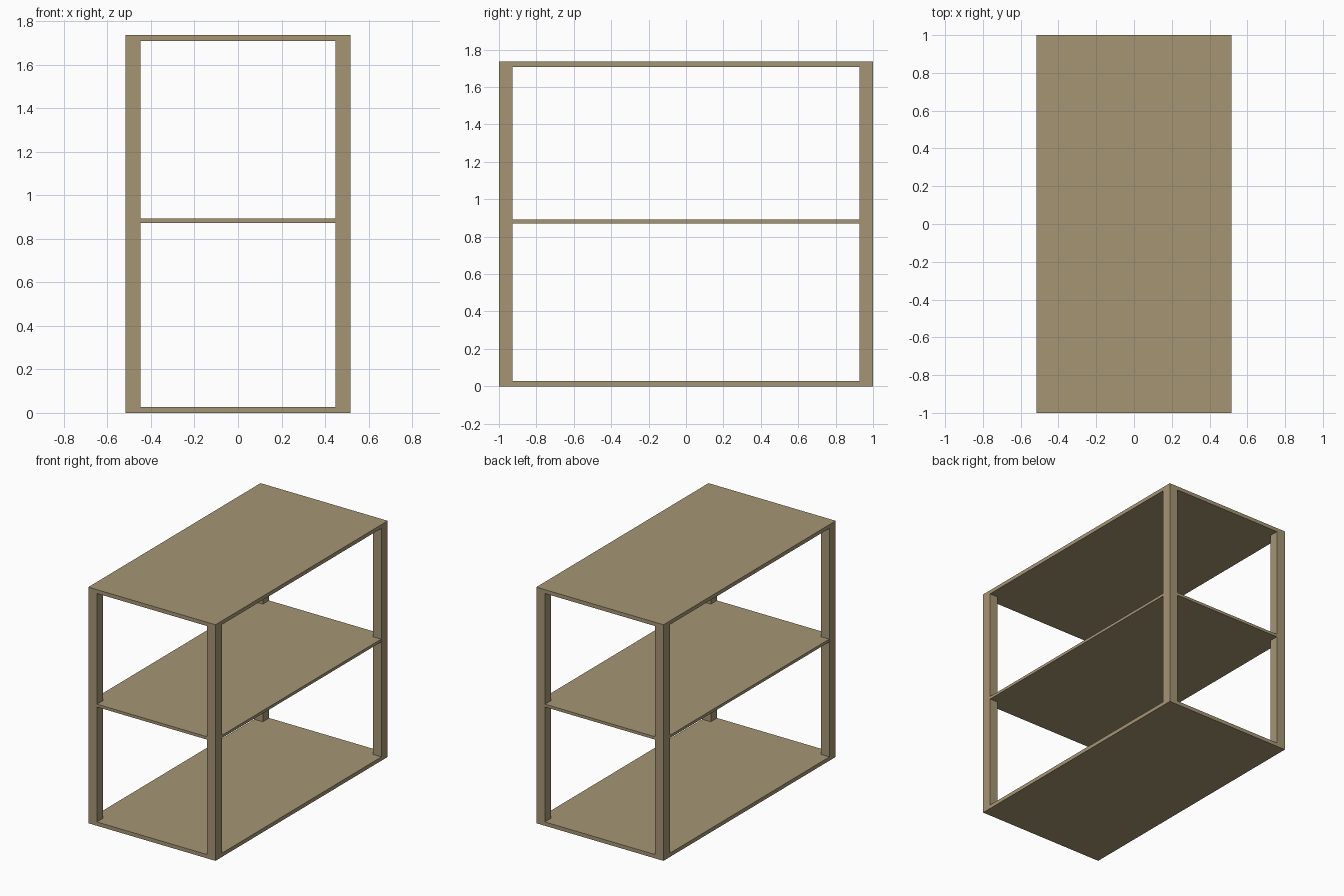
import bpy

if "Cube" in bpy.data.objects:
    bpy.data.objects.remove(bpy.data.objects["Cube"])

W, D, H = 1.034, 2.0, 1.735     # overall size
PX, PY = 0.07, 0.073            # post section
BOARD, MID = 0.028, 0.021       # board thicknesses

wood = bpy.data.materials.new("light_wood")
wood.diffuse_color = (0.376, 0.301, 0.175, 1)
wood.use_nodes = True
wood.node_tree.nodes["Principled BSDF"].inputs["Base Color"].default_value = wood.diffuse_color


def box(name, size, centre):
    bpy.ops.mesh.primitive_cube_add(size=1, location=centre)
    ob = bpy.context.object
    ob.name = name
    ob.scale = size
    bpy.ops.object.transform_apply(location=False, rotation=False, scale=True)
    ob.data.materials.append(wood)
    return ob


# Top and bottom boards, flush with the posts
box("bottom_board", (W, D, BOARD), (0, 0, BOARD / 2))
box("top_board", (W, D, BOARD), (0, 0, H - BOARD / 2))

# Middle shelf, a hair inside the post faces so they stay clean
box("middle_shelf", (W - 0.004, D - 0.004, MID), (0, 0, 0.882))

# Four corner posts between the boards
for sx, side in ((-1, "left"), (1, "right")):
    for sy, end in ((-1, "front"), (1, "back")):
        box(f"{end}_{side}_post", (PX, PY, H - 2 * BOARD),
            (sx * (W - PX) / 2, sy * (D - PY) / 2, H / 2))
